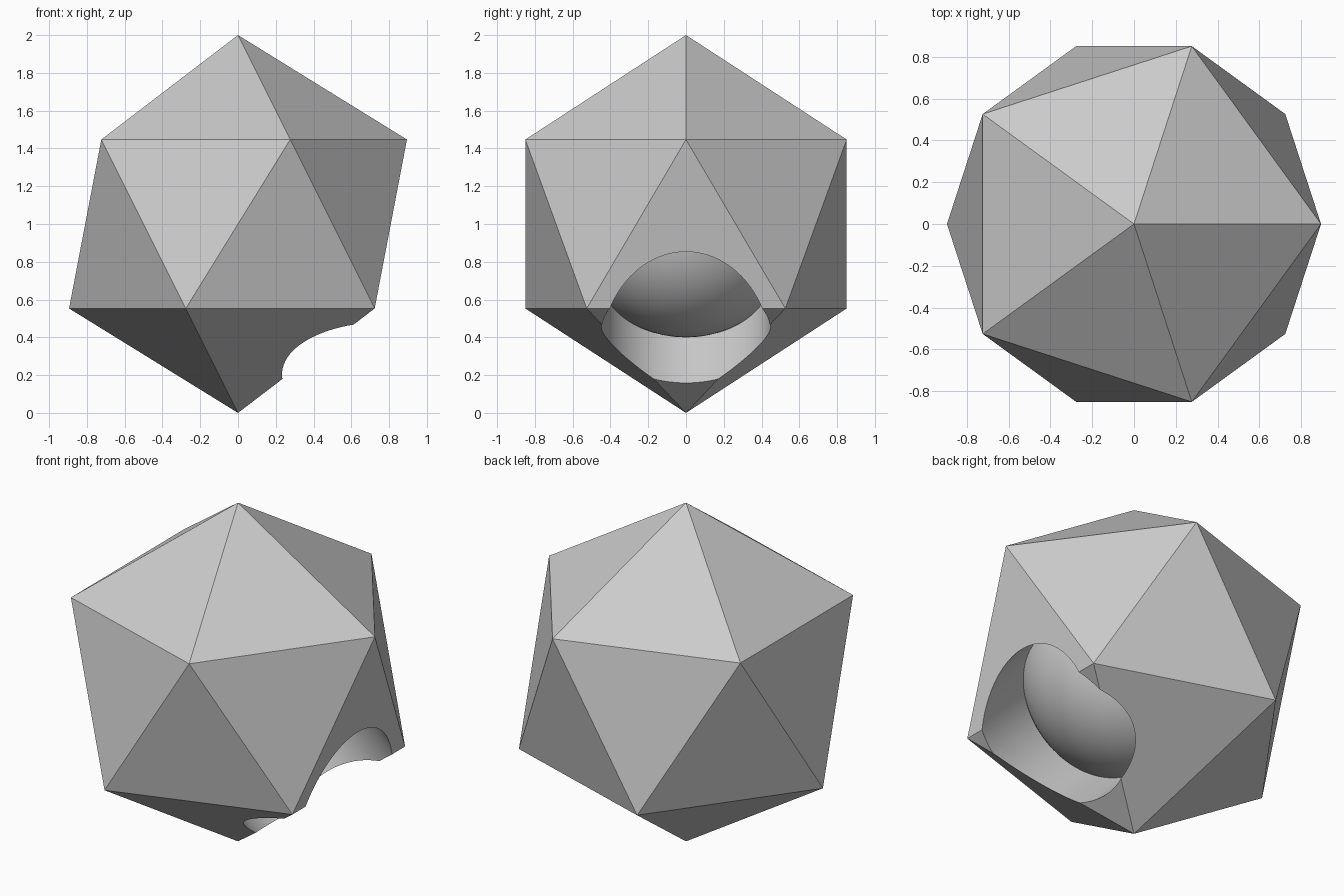
import bpy, bmesh, math
from mathutils import Matrix, Vector

default = bpy.data.objects.get("Cube")
if default:
    bpy.data.objects.remove(default, do_unlink=True)

CORE_RADIUS = 0.6
BORE_RADIUS = 0.448
STEPS = 96

# Plain grey material
grey = bpy.data.materials.new("plain_grey")
grey.use_nodes = True
colour = (0.6, 0.6, 0.6, 1)
grey.diffuse_color = colour
grey.node_tree.nodes["Principled BSDF"].inputs["Base Color"].default_value = colour


def add_object(name, bm):
    bmesh.ops.recalc_face_normals(bm, faces=bm.faces[:])
    mesh = bpy.data.meshes.new(name)
    bm.to_mesh(mesh)
    bm.free()
    mesh.materials.append(grey)
    obj = bpy.data.objects.new(name, mesh)
    bpy.context.collection.objects.link(obj)
    obj.location.z = 1
    return obj


# Twenty-sided body standing on a corner
bm = bmesh.new()
bmesh.ops.create_icosphere(bm, subdivisions=1, radius=1)
body = add_object("faceted_body", bm)

# Round bore with a hollow inner end, so a ball-shaped floor is left in the hole
bm = bmesh.new()
seam = math.asin(BORE_RADIUS / CORE_RADIUS)
arc = [seam * i / 16 for i in range(17)]
profile = [(CORE_RADIUS * math.sin(a), CORE_RADIUS * math.cos(a)) for a in arc]
profile += [(BORE_RADIUS, 1.3), (0, 1.3)]
verts = [bm.verts.new((x, 0, z)) for x, z in profile]
edges = [bm.edges.new(pair) for pair in zip(verts, verts[1:])]
bmesh.ops.spin(bm, geom=verts + edges, cent=(0, 0, 0), axis=(0, 0, 1),
               angle=math.tau, steps=STEPS, use_merge=True)
bmesh.ops.remove_doubles(bm, verts=bm.verts[:], dist=0.0001)
bmesh.ops.transform(bm, verts=bm.verts[:],
                    matrix=Matrix.Rotation(math.radians(135), 4, "Y"))
cutter = add_object("bore_cutter", bm)
cutter.hide_render = True

# Cut the bore into the lower side
cut = body.modifiers.new("bore", "BOOLEAN")
cut.operation = "DIFFERENCE"
cut.solver = "EXACT"
cut.object = cutter
bpy.ops.object.select_all(action="DESELECT")
body.select_set(True)
bpy.context.view_layer.objects.active = body
bpy.ops.object.modifier_apply(modifier=cut.name)
bpy.data.objects.remove(cutter, do_unlink=True)
bpy.ops.object.shade_smooth_by_angle(angle=math.radians(30))
